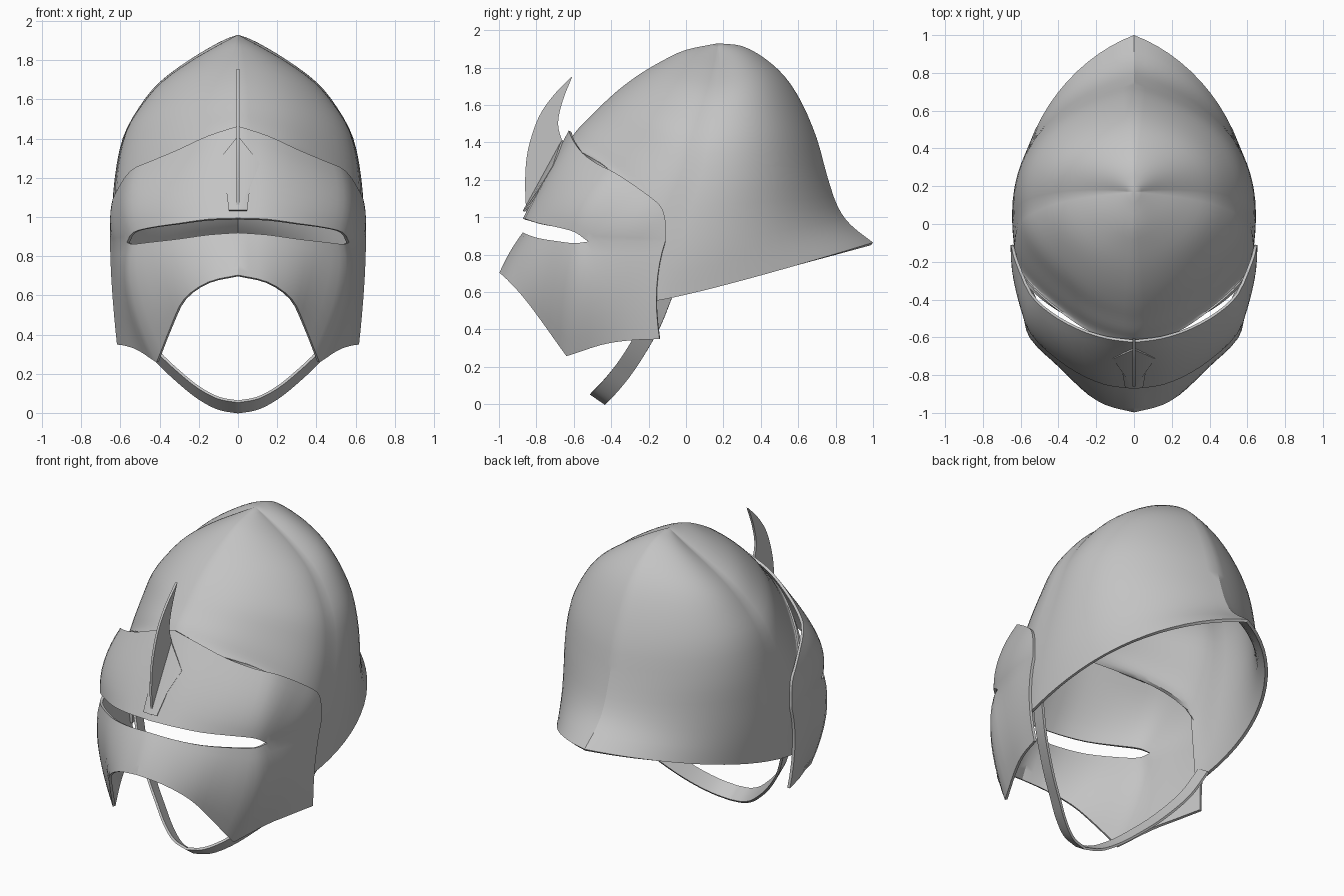
import bpy, bmesh
from math import sin, cos, radians
from mathutils import Vector

cube = bpy.data.objects.get("Cube")
if cube:
    bpy.data.objects.remove(cube)

steel = bpy.data.materials.new("steel_grey")
steel.use_nodes = True
steel.diffuse_color = (0.55, 0.55, 0.55, 1)
steel.node_tree.nodes["Principled BSDF"].inputs["Base Color"].default_value = (0.55, 0.55, 0.55, 1)


def spline(points, n, corners=()):
    """Smooth curve through the points, broken at the corner indices."""
    pts = [Vector(p) for p in points]
    cuts = [0, *corners, len(pts) - 1]
    out = [pts[0]]
    for a, b in zip(cuts, cuts[1:]):
        part = pts[a:b + 1]
        part = [2 * part[0] - part[1], *part, 2 * part[-1] - part[-2]]
        for p, q, r, s in zip(part, part[1:], part[2:], part[3:]):
            for k in range(1, n + 1):
                t = k / n
                out.append(0.5 * (2 * q + (r - p) * t + (2 * p - 5 * q + 4 * r - s) * t * t
                                  + (3 * q - p - 3 * r + s) * t ** 3))
    return out


def finish(name, bm, thickness, offset, mirror=True):
    """Turn a sheet into a thick, smooth shaded object."""
    bmesh.ops.remove_doubles(bm, verts=bm.verts[:], dist=0.0003)
    bmesh.ops.recalc_face_normals(bm, faces=bm.faces[:])
    centre = Vector((0, 0, 0.8))
    if sum((f.calc_center_median() - centre).dot(f.normal) * f.calc_area() for f in bm.faces) < 0:
        bmesh.ops.reverse_faces(bm, faces=bm.faces[:])
    mesh = bpy.data.meshes.new(name)
    bm.to_mesh(mesh)
    bm.free()
    ob = bpy.data.objects.new(name, mesh)
    bpy.context.collection.objects.link(ob)
    mesh.materials.append(steel)
    if mirror:
        ob.modifiers.new("mirror", 'MIRROR').use_clip = True
    solid = ob.modifiers.new("thickness", 'SOLIDIFY')
    solid.thickness, solid.offset = thickness, offset
    bpy.ops.object.select_all(action='DESELECT')
    ob.select_set(True)
    bpy.context.view_layer.objects.active = ob
    bpy.ops.object.convert(target='MESH')
    bpy.ops.object.shade_smooth_by_angle(angle=radians(28))
    return ob


def add_grid(bm, rows):
    grid = [[bm.verts.new(p) for p in row] for row in rows]
    for r, s in zip(grid, grid[1:]):
        for i in range(len(r) - 1):
            bm.faces.new((r[i], r[i + 1], s[i + 1], s[i]))


def sheet(name, grids, thickness, offset):
    bm = bmesh.new()
    for rows in grids:
        add_grid(bm, rows)
    return finish(name, bm, thickness, offset)


# Skull: front, side and back meridians joined by pointed rings
apex = (0, 0.17, 1.93)
front = spline([apex, (0, 0, 1.895), (0, -.12, 1.84), (0, -.24, 1.77), (0, -.35, 1.69),
                (0, -.44, 1.61), (0, -.51, 1.54), (0, -.57, 1.48), (0, -.61, 1.43), (0, -.645, 1.39)], 3)
side = spline([apex, (.12, .17, 1.86), (.26, .16, 1.775), (.40, .14, 1.67), (.50, .11, 1.55),
               (.58, .07, 1.40), (.62, .02, 1.2), (.635, -.06, .98), (.635, -.12, .76), (.62, -.18, .55)], 3)
back = spline([apex, (0, .3, 1.915), (0, .42, 1.85), (0, .53, 1.75), (0, .62, 1.61),
               (0, .70, 1.42), (0, .755, 1.22), (0, .81, 1.06), (0, .88, .96), (0, 1, .865)], 3)
A = radians(75)
STEPS = 18
skull_rows = []
for i, (f, s, b) in enumerate(zip(front, side, back)):
    t = i / (len(side) - 1)
    row = []
    for k in range(-STEPS, STEPS + 1):
        a = A * abs(k) / STEPS
        y = sin(a) / sin(A)
        if k < 0:
            end, power, swell = f, 1 - 0.75 * t ** 3, 1 - 0.16 * t * sin(2 * a) ** 2
        else:
            end, power, swell = b, 1.15, 1 + 0.1 * sin(2 * a)
        x = s.x * swell * (cos(a) - cos(A)) / (1 - cos(A))
        row.append((max(x, 0), s.y + (end.y - s.y) * y, s.z + (end.z - s.z) * y ** power))
    skull_rows.append(row)
sheet("skull_dome", [skull_rows], 0.018, -1)

# Visor: brow panel and cheek panel meeting behind the eye slit
brow = spline([(0, -.62, 1.46), (.15, -.60, 1.41), (.3, -.55, 1.34), (.44, -.47, 1.28),
               (.545, -.37, 1.23), (.62, -.2, 1.115), (.64, -.13, 1.05), (.645, -.11, .98)], 3)
behind = [(.56, -.52, .87), (.615, -.33, .87), (.645, -.11, .87)]
slit_top = spline([(0, -.865, .99), (.15, -.845, .985), (.3, -.78, .965), (.44, -.68, .945),
                   (.53, -.59, .92), *behind], 3, [5])
slit_low = spline([(0, -.865, .915), (.15, -.845, .905), (.3, -.78, .885), (.44, -.68, .87),
                   (.53, -.59, .86), *behind], 3, [5])
cheek = spline([(0, -.935, .81), (.15, -.905, .785), (.29, -.84, .73), (.40, -.745, .66),
                (.53, -.61, .6), (.575, -.46, .62), (.61, -.3, .62), (.635, -.155, .63)], 3)
jaw = spline([(0, -.99, .7), (.15, -.95, .665), (.27, -.87, .58), (.335, -.77, .45),
              (.41, -.635, .26), (.5, -.45, .32), (.565, -.3, .343), (.61, -.14, .35)], 3, [4])
last = len(brow) - 1
temple = []
for i, (p, q) in enumerate(zip(brow, slit_top)):
    bulge = 0.025 * sin(3.1416 * i / last)
    temple.append((p + q) / 2 + Vector((bulge, -bulge, 0)))


def panel(upper, middle, lower, n=8):
    rows = []
    for j in range(n + 1):
        t = j / n
        rows.append([u * (1 - t) * (1 - 2 * t) + m * 4 * t * (1 - t) + w * t * (2 * t - 1)
                     for u, m, w in zip(upper, middle, lower)])
    return rows


sheet("visor", [panel(brow, temple, slit_top), panel(slit_low, cheek, jaw)], 0.016, 0)

# Crest fin standing on the brow
bm = bmesh.new()
outer = spline([(0, -.855, 1.03), (0, -.86, 1.2), (0, -.845, 1.36), (0, -.79, 1.53),
                (0, -.71, 1.65), (0, -.607, 1.755)], 4)
inner = spline([(0, -.607, 1.755), (0, -.66, 1.62), (0, -.684, 1.5), (0, -.66, 1.40)], 4)
bm.faces.new([bm.verts.new(p) for p in outer + inner[1:]])
finish("crest_fin", bm, 0.014, 0, mirror=False)

# Kite shaped mount under the fin
bm = bmesh.new()
bm.faces.new([bm.verts.new(p) for p in ((0, -.657, 1.41), (.11, -.706, 1.27), (.06, -.778, 1.15),
                                        (.045, -.86, 1.03), (0, -.865, 1.03))])
finish("crest_mount", bm, 0.009, 1)

# Chin strap
edge = spline([(0, -.43, .003), (.1, -.41, .022), (.2, -.36, .075), (.3, -.295, .155),
               (.41, -.225, .26), (.53, -.14, .41), (.61, -.075, .57)], 4)
width = Vector((0, -.08, .055))
sheet("chin_strap", [[edge, [p + width for p in edge]]], 0.014, 0)
